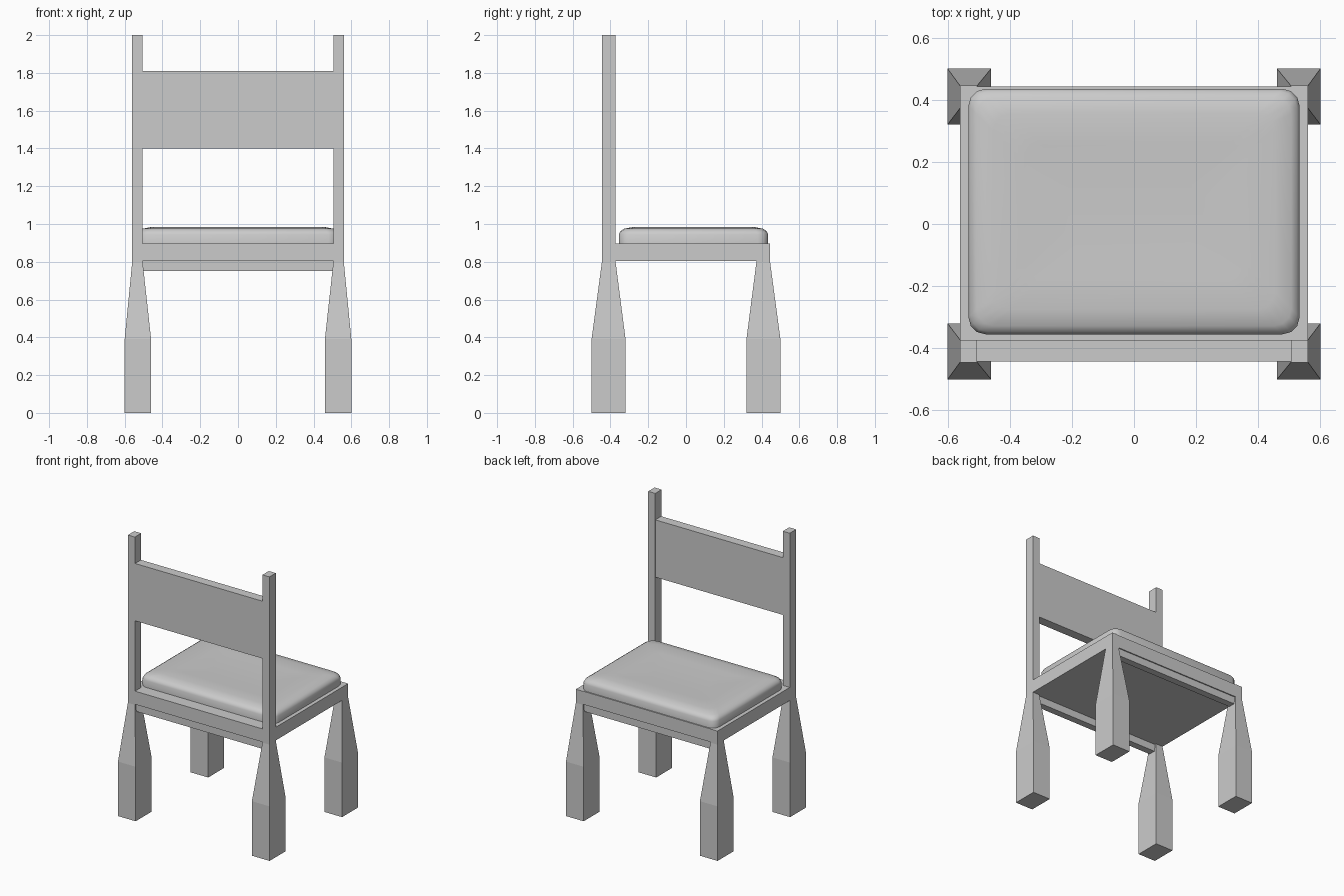
import bpy, bmesh, math

if "Cube" in bpy.data.objects:
    bpy.data.objects.remove(bpy.data.objects["Cube"])


def loft(name, rings):
    """Skin equal-length closed rings and cap both ends."""
    bm = bmesh.new()
    rows = [[bm.verts.new(p) for p in ring] for ring in rings]
    n = len(rows[0])
    for a, b in zip(rows, rows[1:]):
        for i in range(n):
            j = (i + 1) % n
            bm.faces.new((a[i], a[j], b[j], b[i]))
    bm.faces.new(rows[0][::-1])
    bm.faces.new(rows[-1])
    bmesh.ops.recalc_face_normals(bm, faces=bm.faces)
    me = bpy.data.meshes.new(name)
    bm.to_mesh(me)
    bm.free()
    ob = bpy.data.objects.new(name, me)
    bpy.context.collection.objects.link(ob)
    return ob


def rect(x0, x1, y0, y1, z):
    return [(x0, y0, z), (x1, y0, z), (x1, y1, z), (x0, y1, z)]


def box(name, x0, x1, y0, y1, z0, z1):
    return loft(name, [rect(x0, x1, y0, y1, z0), rect(x0, x1, y0, y1, z1)])


# Legs: square foot, taper, then a slim post (tall at the backrest)
FOOT = (0.46, 0.60, 0.32, 0.50)
POST = (0.505, 0.56, 0.373, 0.445)
for sx, side in ((-1, "left"), (1, "right")):
    for sy, kind, top in ((-1, "backrest_leg", 2.0), (1, "seat_leg", 0.897)):
        rings = []
        for r, z in ((FOOT, 0), (FOOT, 0.39), (POST, 0.8), (POST, top)):
            rings.append([(sx * x, sy * y, z) for x, y, z in rect(*r, z)])
        loft(f"{kind}_{side}", rings)

# Seat frame and the deeper rails between the leg tops
box("seat_frame", -0.56, 0.56, -0.443, 0.443, 0.803, 0.897)
for sy, name in ((-1, "backrest_side_rail"), (1, "opposite_rail")):
    ys = sorted((sy * 0.385, sy * 0.435))
    box(name, -0.51, 0.51, *ys, 0.75, 0.81)

# Backrest panel
box("backrest_panel", -0.507, 0.507, -0.442, -0.375, 1.40, 1.81)


# Cushion: rounded outline, soft rim and slightly sunken middle
def cushion_ring(inset, z, r=0.055, steps=3):
    hx, hy, cy = 0.533 - inset - r, 0.395 - inset - r, 0.04
    pts = []
    for k, (sx, sy) in enumerate(((1, 1), (-1, 1), (-1, -1), (1, -1))):
        for i in range(steps + 1):
            a = math.pi / 2 * (k + i / steps)
            pts.append((sx * hx + r * math.cos(a), cy + sy * hy + r * math.sin(a), z))
    return pts


profile = [(0, 0.89), (0, 0.945), (0.008, 0.962), (0.027, 0.975),
           (0.08, 0.985), (0.18, 0.982), (0.30, 0.978)]
cushion = loft("cushion", [cushion_ring(d, z) for d, z in profile])
bpy.context.view_layer.objects.active = cushion
cushion.select_set(True)
bpy.ops.object.shade_smooth_by_angle(angle=math.radians(35))
